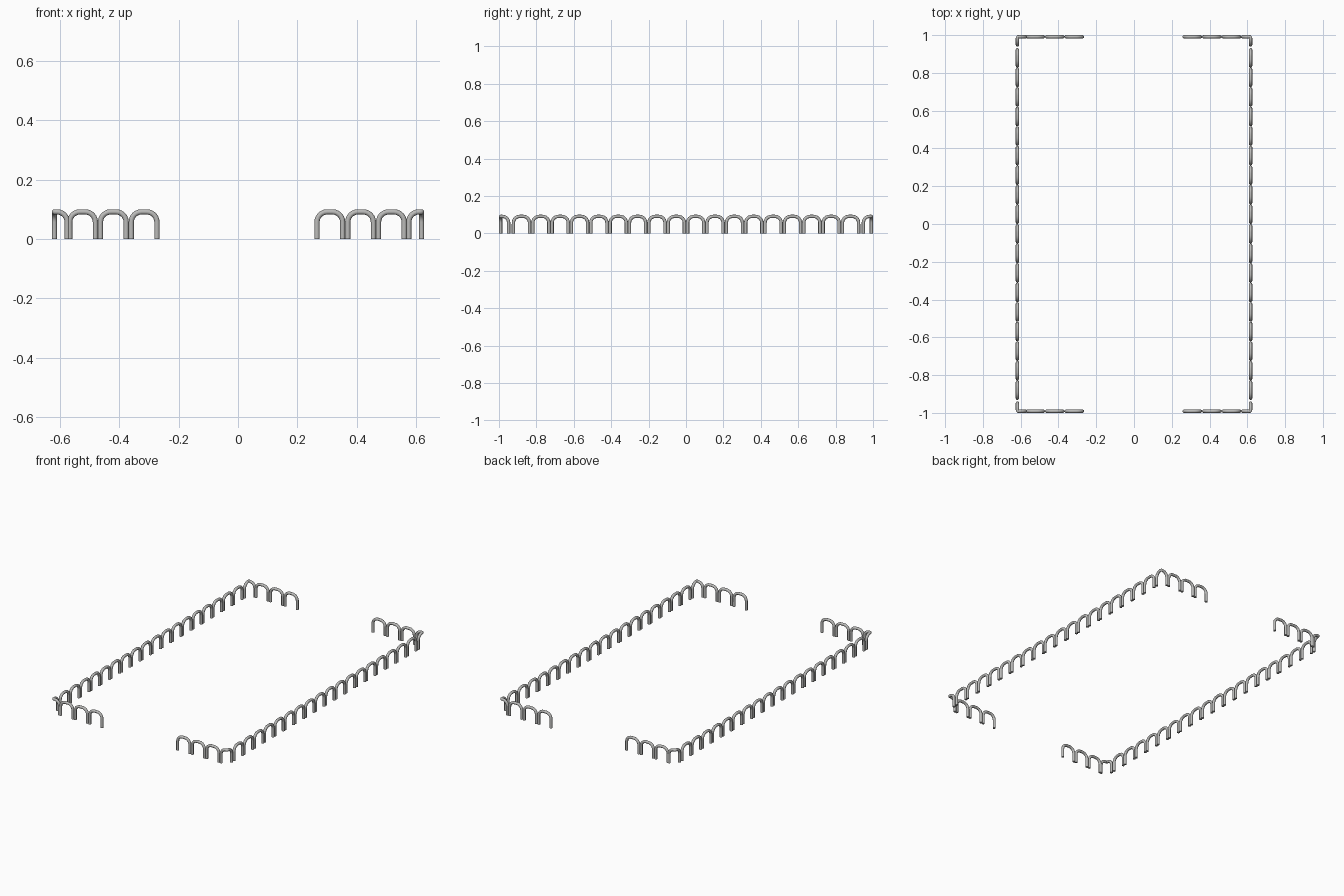
import bpy, math
from mathutils import Vector

if "Cube" in bpy.data.objects:
    bpy.data.objects.remove(bpy.data.objects["Cube"])

R = 0.0088          # tube radius
H = 0.1 - R         # centreline height
W = 0.0862          # hoop width between leg centres
BEND = 0.034        # bend radius
PITCH = 0.1035
X, Y = 0.6175, 0.9912

metal = bpy.data.materials.new("light grey metal")
metal.diffuse_color = (0.5, 0.5, 0.49, 1)
metal.use_nodes = True
metal.node_tree.nodes["Principled BSDF"].inputs["Base Color"].default_value = metal.diffuse_color


def hoop_profile():
    """Centreline of a hoop as (along, height), with the middle at along = 0."""
    half = W / 2
    left = [(-half, 0.0)]
    for i in range(7):
        a = math.pi / 2 * i / 6
        left.append((-half + BEND - BEND * math.cos(a), H - BEND + BEND * math.sin(a)))
    return left + [(0.0, H)] + [(-s, z) for s, z in reversed(left)]


def tube(name, pts, sides=12):
    """Round tube swept along a path, with closed ends."""
    cu = bpy.data.curves.new(name, 'CURVE')
    cu.dimensions = '3D'
    cu.bevel_depth = R
    cu.bevel_resolution = (sides - 4) // 2
    cu.use_fill_caps = True
    sp = cu.splines.new('POLY')
    sp.points.add(len(pts) - 1)
    for p, c in zip(sp.points, pts):
        p.co = (*c, 1)
    cu.materials.append(metal)
    ob = bpy.data.objects.new(name, cu)
    bpy.context.collection.objects.link(ob)
    bpy.ops.object.select_all(action='DESELECT')
    ob.select_set(True)
    bpy.context.view_layer.objects.active = ob
    bpy.ops.object.convert(target='MESH')
    bpy.ops.object.shade_smooth_by_angle(angle=math.radians(50))
    return bpy.context.object


prof = hoop_profile()

# master hoop lying along x, reused for every straight run
master = tube("side_hoop", [(s, 0, z) for s, z in prof])
mesh = master.data
bpy.data.objects.remove(master)


def place(name, x, y, rot):
    ob = bpy.data.objects.new(name, mesh)
    ob.location = (x, y, 0)
    ob.rotation_euler.z = rot
    bpy.context.collection.objects.link(ob)


for sx in (-1, 1):
    # long side rows
    for i in range(18):
        place("side_hoop", sx * X, (i - 8.5) * PITCH, math.pi / 2)
    for sy in (-1, 1):
        # short end rows, leaving an opening in the middle
        for i in range(3):
            inner = -0.264 if sx < 0 else 0.257
            place("end_hoop", inner + sx * (i + 0.5) * PITCH, sy * Y, 0)
        # corner hoop, folded around the corner at its middle
        pts = []
        for s, z in prof:
            if s < 0:
                pts.append((sx * X, sy * (Y + s), z))
            elif s > 0:
                pts.append((sx * (X - s), sy * Y, z))
            else:
                c = 0.003
                pts.append((sx * X, sy * (Y - c), z))
                pts.append((sx * (X - c), sy * Y, z))
        tube("corner_hoop", pts)
